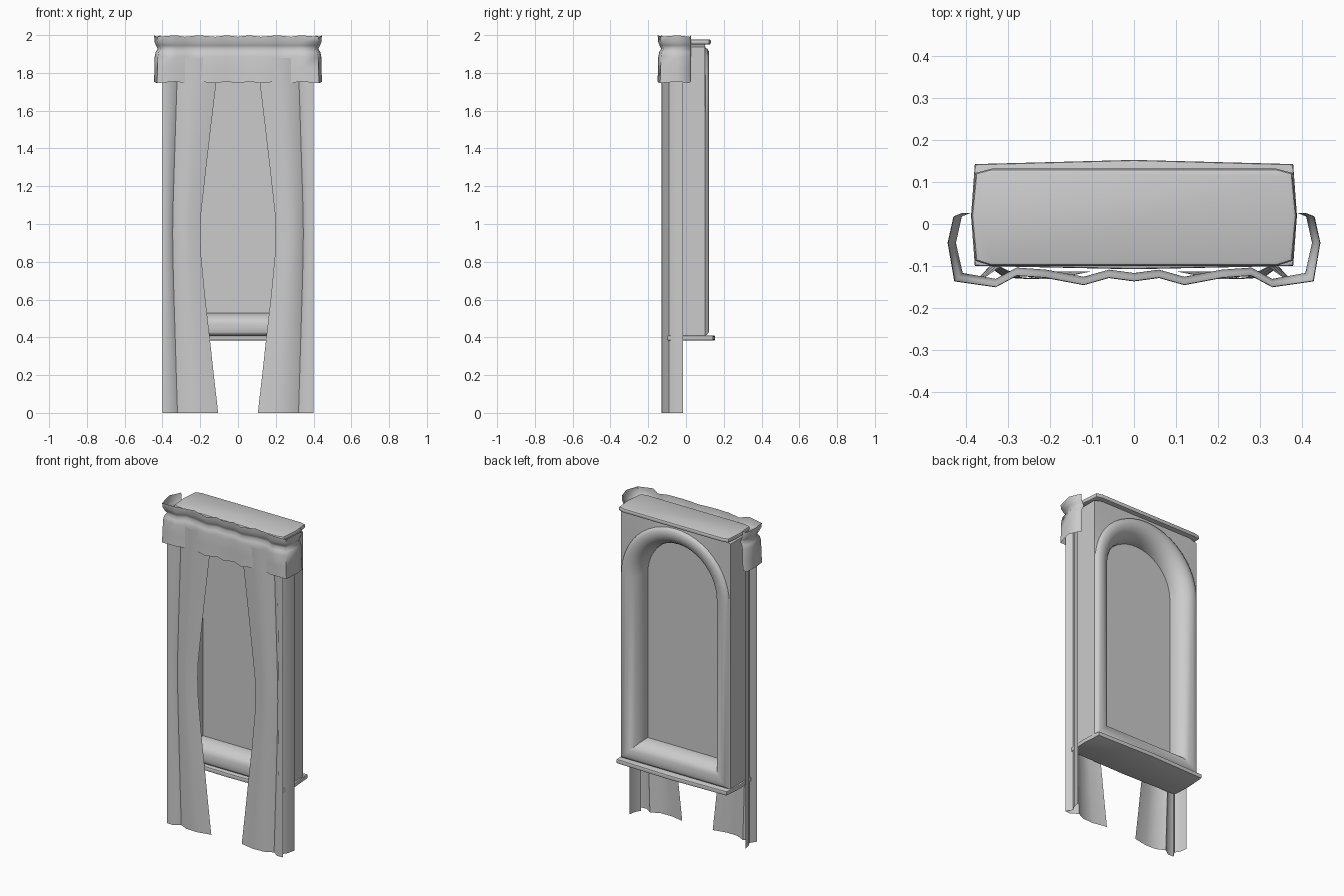
import bpy, bmesh, math

if "Cube" in bpy.data.objects:
    bpy.data.objects.remove(bpy.data.objects["Cube"])


def finish(name, bm, angle=40):
    bmesh.ops.recalc_face_normals(bm, faces=bm.faces[:])
    me = bpy.data.meshes.new(name)
    bm.to_mesh(me)
    bm.free()
    ob = bpy.data.objects.new(name, me)
    bpy.context.collection.objects.link(ob)
    bpy.ops.object.select_all(action='DESELECT')
    bpy.context.view_layer.objects.active = ob
    ob.select_set(True)
    bpy.ops.object.shade_smooth_by_angle(angle=math.radians(angle))
    return ob


def loft(bm, rows, closed=False):
    vs = [[bm.verts.new(p) for p in r] for r in rows]
    for a, b in zip(vs, vs[1:]):
        n = len(a)
        for i in range(n if closed else n - 1):
            j = (i + 1) % n
            bm.faces.new((a[i], a[j], b[j], b[i]))
    return vs


# arched window frame: rings swept from the box outline to the opening
W, BOTTOM, SPRING, SEG = 0.372, 0.41, 1.56, 24
ARC = [math.pi * i / SEG for i in range(SEG + 1)]
MID = 0.015


def arch(d, y):
    r = W - d
    pts = [(-r, y, BOTTOM + d), (r, y, BOTTOM + d)]
    return pts + [(r * math.cos(a), y, SPRING + r * math.sin(a)) for a in ARC]


def box(y):
    w, h = 0.377, 1.955 - SPRING
    pts = [(-w, y, BOTTOM), (w, y, BOTTOM)]
    for a in ARC:
        c, s = math.cos(a), math.sin(a)
        k = min(w / max(abs(c), 1e-6), h / max(s, 1e-6))
        pts.append((k * c, y, SPRING + k * s))
    return pts


rim = [(0.0, 0.088), (0.004, 0.098), (0.018, 0.106), (0.04, 0.108),
       (0.065, 0.102), (0.09, 0.084), (0.108, 0.058), (0.117, 0.03), (0.12, 0.0)]
rows = [arch(d, MID - y) for d, y in reversed(rim)]
rows += [box(MID - 0.085), box(MID + 0.085)]
rows += [arch(d, MID + y) for d, y in rim]
bm = bmesh.new()
loft(bm, rows, closed=True)
bmesh.ops.remove_doubles(bm, verts=bm.verts[:], dist=0.0005)
finish("window_frame", bm)

# pane in the middle of the frame
bm = bmesh.new()
bm.faces.new([bm.verts.new(p) for p in arch(0.119, MID)])
finish("pane", bm)


# sill and top board: bowed plates with rounded edges
def plate(name, outline, z0, z1, bevel):
    bm = bmesh.new()
    loft(bm, [[(x, y, z) for x, y in outline] for z in (z0, z1)], closed=True)
    bmesh.ops.holes_fill(bm, edges=bm.edges[:])
    bmesh.ops.bevel(bm, geom=[e for e in bm.edges if abs(e.verts[0].co.z - e.verts[1].co.z) < 1e-5],
                    offset=bevel, segments=2, profile=0.5, affect='EDGES')
    finish(name, bm)


plate("sill", [(-0.38, -0.1), (0, -0.108), (0.38, -0.1), (0.389, 0.02),
               (0.38, 0.143), (0, 0.153), (-0.38, 0.143), (-0.389, 0.02)], 0.383, 0.41, 0.006)
plate("top_board", [(-0.34, -0.1), (0.34, -0.1), (0.378, -0.088), (0.388, 0.02), (0.378, 0.122),
                    (0.34, 0.132), (-0.34, 0.132), (-0.378, 0.122), (-0.388, 0.02),
                    (-0.378, -0.088)], 1.95, 1.978, 0.01)

# curtains: folded section, inner edge pulled aside at mid height
edge = [(0, 0.105), (0.2, 0.128), (0.4, 0.15), (0.62, 0.175), (0.83, 0.195), (0.95, 0.199),
        (1.06, 0.195), (1.25, 0.174), (1.5, 0.145), (1.75, 0.115), (1.88, 0.1)]
front = [(1, -0.113), (0.7, -0.131), (0.45, -0.128), (0.27, -0.102), (0.13, -0.131), (0, -0.128)]
side = [(0.374, -0.09), (0.392, -0.06), (0.4, -0.015)]
for s, label in ((-1, "left"), (1, "right")):
    bm = bmesh.new()
    loft(bm, [[(s * (0.4 - (0.4 - e) * f), y, z) for f, y in front]
              + [(s * x, y, z) for x, y in side] for z, e in edge])
    finish(label + "_curtain", bm, 60)

# valance: gathered strip with a pinched neck below the top ruffle
half = [(0, -0.134), (0.06, -0.126), (0.12, -0.143), (0.21, -0.126), (0.28, -0.121),
        (0.33, -0.148), (0.426, -0.134), (0.442, -0.045), (0.428, 0.018), (0.408, 0.026)]
path = [(-x, y) for x, y in reversed(half[1:])] + half
profile = [(1.75, 0.003), (1.82, 0.0), (1.885, -0.001), (1.91, -0.006),
           (1.928, -0.017), (1.945, -0.008), (1.965, 0.0), (1.995, 0.002)]
bm = bmesh.new()
rows = []
for z, d in profile:
    row = []
    for i, (x, y) in enumerate(path):
        wave = 0.004 * (-1) ** i if z in (1.75, 1.995) else 0
        dx = d * max(-1, min(1, x / 0.4)) if abs(x) > 0.4 else 0
        dy = d if y < -0.1 else 0
        row.append((x + dx, y - dy, z + wave))
    rows.append(row)
loft(bm, rows)
finish("valance", bm, 70)
